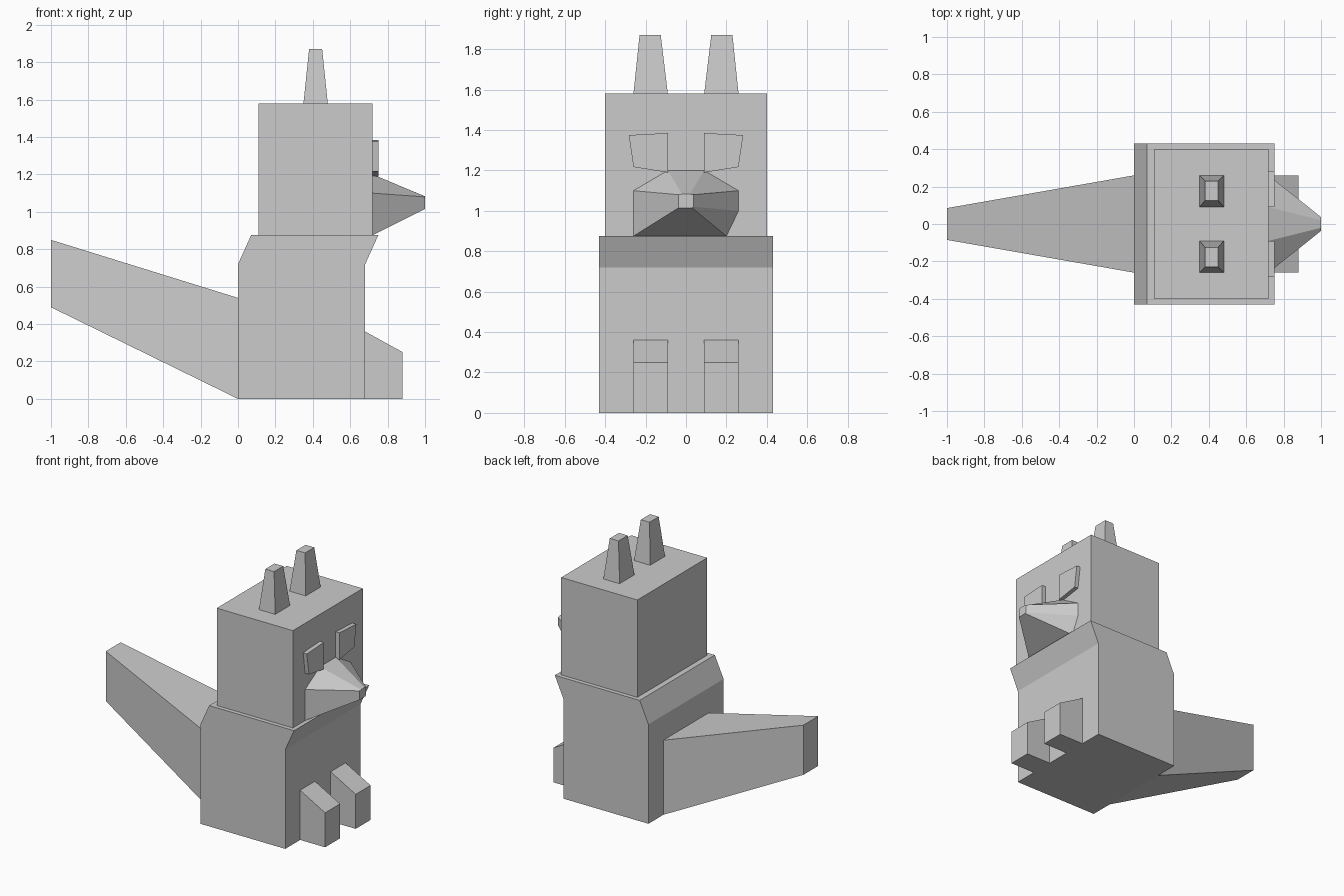
import bpy, bmesh

if "Cube" in bpy.data.objects:
    bpy.data.objects.remove(bpy.data.objects["Cube"])


def loft(name, a, b):
    """Solid between two matching cross-section loops."""
    n = len(a)
    bm = bmesh.new()
    va = [bm.verts.new(p) for p in a]
    vb = [bm.verts.new(p) for p in b]
    bm.faces.new(va)
    bm.faces.new(vb)
    for i in range(n):
        j = (i + 1) % n
        bm.faces.new((va[i], va[j], vb[j], vb[i]))
    bmesh.ops.recalc_face_normals(bm, faces=bm.faces)
    me = bpy.data.meshes.new(name)
    bm.to_mesh(me)
    bm.free()
    ob = bpy.data.objects.new(name, me)
    bpy.context.collection.objects.link(ob)
    return ob


def side_prism(name, profile, y0, y1):
    """Extrude an (x, z) profile across y."""
    return loft(name, [(x, y0, z) for x, z in profile],
                [(x, y1, z) for x, z in profile])


def rect_x(x, y, z0, z1):
    return [(x, -y, z0), (x, y, z0), (x, y, z1), (x, -y, z1)]


def rect_z(z, x0, x1, y0, y1):
    return [(x0, y0, z), (x1, y0, z), (x1, y1, z), (x0, y1, z)]


# Body with a shoulder that leans forward, and the head block
side_prism("body", [(0, 0), (.68, 0), (.68, .72), (.75, .875),
                    (.07, .875), (0, .72)], -.43, .43)
side_prism("head", [(.11, .875), (.72, .875), (.72, 1.58), (.11, 1.58)],
           -.40, .40)

# Tail tapers up and back
loft("tail", rect_x(0, .26, 0, .54), rect_x(-1, .085, .49, .85))

# Snout tapers to a small square nose
base = [(-.26, .875), (.2, .875), (.26, 1.0), (.26, 1.1),
        (.09, 1.2), (-.09, 1.2), (-.26, 1.1)]
tip = [(-.037, 1.015), (.03, 1.015), (.037, 1.02), (.037, 1.08),
       (.02, 1.083), (-.02, 1.083), (-.037, 1.08)]
loft("snout", [(.72, y, z) for y, z in base], [(1, y, z) for y, z in tip])

# Paired parts: ears, eyes, front feet
eye = [(.09, 1.385), (.283, 1.375), (.26, 1.217), (.09, 1.19)]
foot = [(.68, 0), (.88, 0), (.88, .25), (.68, .36)]
for s, side in ((1, "left"), (-1, "right")):
    loft(f"{side}_ear", rect_z(1.58, .35, .48, s * .09, s * .26),
         rect_z(1.87, .38, .45, s * .125, s * .23))
    loft(f"{side}_eye", [(.72, s * y, z) for y, z in eye],
         [(.75, s * y, z) for y, z in eye])
    side_prism(f"{side}_front_foot", foot, s * .09, s * .26)
